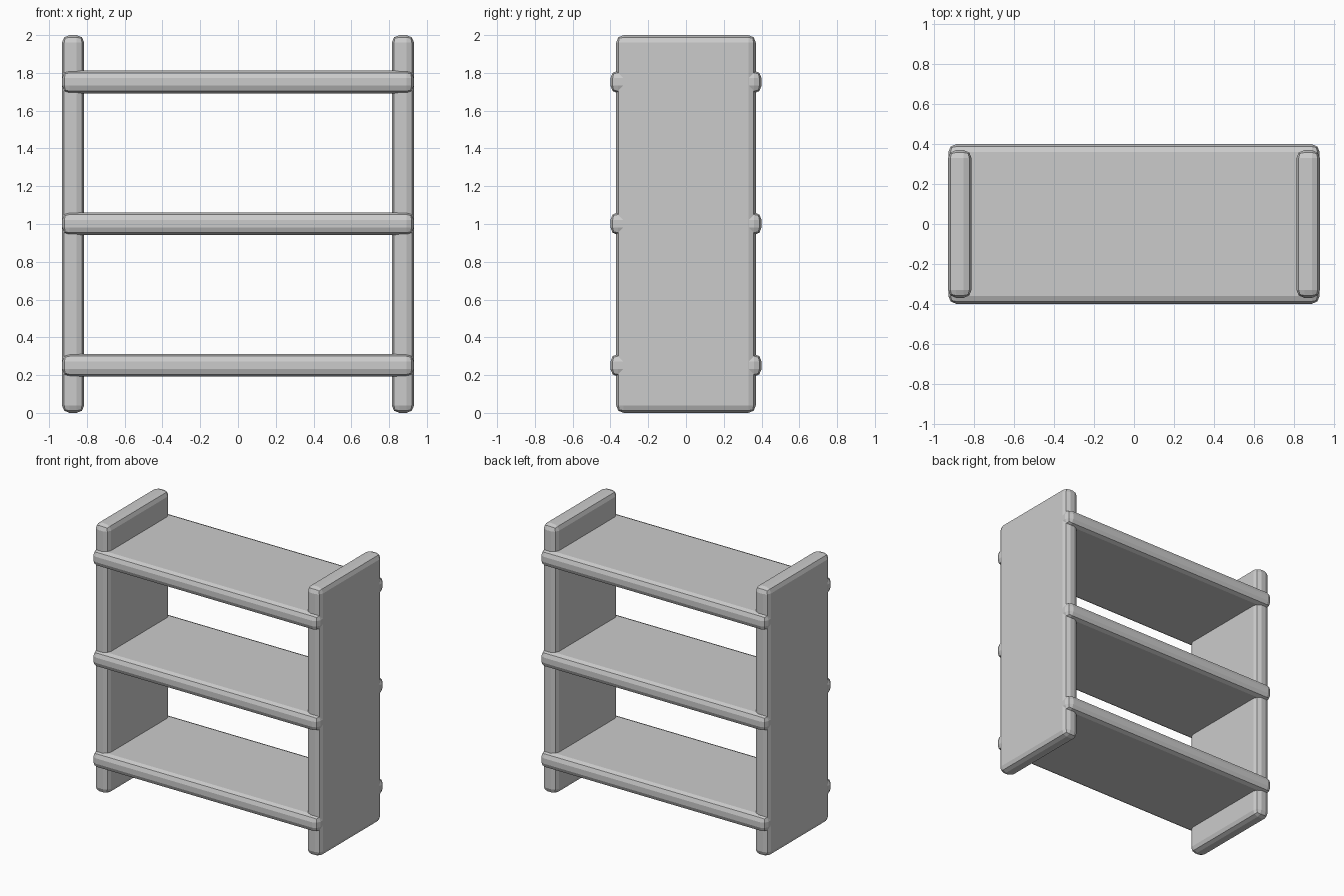
import bpy

if "Cube" in bpy.data.objects:
    bpy.data.objects.remove(bpy.data.objects["Cube"])


def rounded_board(name, size, location):
    """Box with a two-segment bevel on every edge."""
    bpy.ops.mesh.primitive_cube_add(size=1, location=location)
    board = bpy.context.object
    board.name = name
    board.scale = size
    bpy.ops.object.transform_apply(location=False, rotation=False, scale=True)
    bevel = board.modifiers.new("rounded_edges", 'BEVEL')
    bevel.width = 0.04
    bevel.segments = 2
    bevel.limit_method = 'NONE'
    return board


# Upright side panels
for name, side in (("left_panel", -1), ("right_panel", 1)):
    rounded_board(name, (0.118, 0.74, 2.0), (side * 0.873, 0, 1.0))

# Three shelves, running through the panels and slightly proud front and back
for name, z in (("bottom_shelf", 0.252), ("middle_shelf", 1.002), ("top_shelf", 1.752)):
    rounded_board(name, (1.862, 0.80, 0.12), (0, 0, z))
